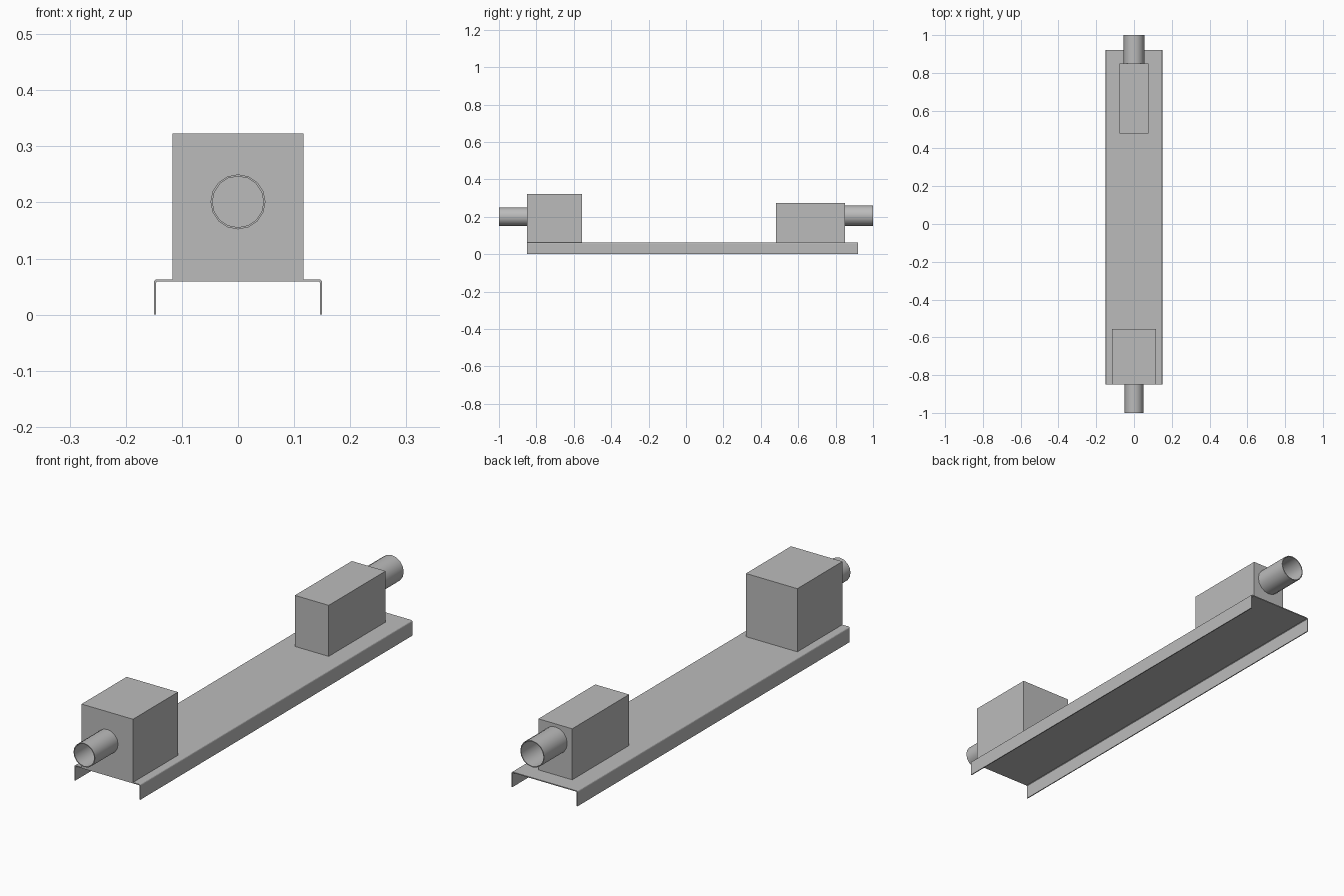
import bpy, bmesh, math

cube = bpy.data.objects.get("Cube")
if cube:
    bpy.data.objects.remove(cube, do_unlink=True)

grey = bpy.data.materials.new("plain_grey")
grey.use_nodes = True
grey.diffuse_color = (0.5, 0.5, 0.5, 1)
grey.node_tree.nodes["Principled BSDF"].inputs["Base Color"].default_value = (0.5, 0.5, 0.5, 1)


def finish(name, bm, smooth=False):
    bmesh.ops.recalc_face_normals(bm, faces=bm.faces)
    mesh = bpy.data.meshes.new(name)
    bm.to_mesh(mesh)
    bm.free()
    mesh.materials.append(grey)
    obj = bpy.data.objects.new(name, mesh)
    bpy.context.collection.objects.link(obj)
    if smooth:
        bpy.ops.object.select_all(action='DESELECT')
        obj.select_set(True)
        bpy.context.view_layer.objects.active = obj
        bpy.ops.object.shade_smooth_by_angle(angle=math.radians(40))
    return obj


def extrude_profile(name, points, y0, y1):
    """Closed (x, z) profile swept along y."""
    bm = bmesh.new()
    face = bm.faces.new([bm.verts.new((x, y0, z)) for x, z in points])
    swept = bmesh.ops.extrude_face_region(bm, geom=[face])["geom"]
    verts = [v for v in swept if isinstance(v, bmesh.types.BMVert)]
    bmesh.ops.translate(bm, verts=verts, vec=(0, y1 - y0, 0))
    return finish(name, bm)


def box(name, half_width, y0, y1, z0, z1):
    w = half_width
    return extrude_profile(name, [(-w, z0), (w, z0), (w, z1), (-w, z1)], y0, y1)


def pipe(name, outer, inner, y0, y1, z, sides=16):
    """Open tube along y: four rings joined in a closed loop."""
    bm = bmesh.new()
    rings = []
    for r, y in ((outer, y0), (outer, y1), (inner, y1), (inner, y0)):
        angles = [math.tau * i / sides for i in range(sides)]
        rings.append([bm.verts.new((r * math.cos(a), y, z + r * math.sin(a))) for a in angles])
    for k in range(4):
        a, b = rings[k], rings[(k + 1) % 4]
        for i in range(sides):
            j = (i + 1) % sides
            bm.faces.new((a[i], a[j], b[j], b[i]))
    return finish(name, bm, smooth=True)


# Folded sheet channel, open underneath, with small rounded bends
W, H, T, R = 0.15, 0.063, 0.004, 0.006
right = [(W, 0)]
for i in range(4):
    a = math.radians(30 * i)
    right.append((W - R + R * math.cos(a), H - R + R * math.sin(a)))
inner = [(W - R, H - T), (W - T, H - R), (W - T, 0)]
profile = right + [(-x, z) for x, z in reversed(right)]
profile += [(-x, z) for x, z in reversed(inner)] + inner
extrude_profile("base_channel", profile, -0.85, 0.92)

# Housings
box("front_housing", 0.117, -0.85, -0.557, H - T, 0.323)
box("back_housing", 0.077, 0.48, 0.85, H - T, 0.273)

# Hollow pipe stubs
pipe("front_pipe", 0.049, 0.0455, -1.0, -0.85, 0.201)
pipe("back_pipe", 0.0545, 0.051, 0.85, 1.0, 0.206)
